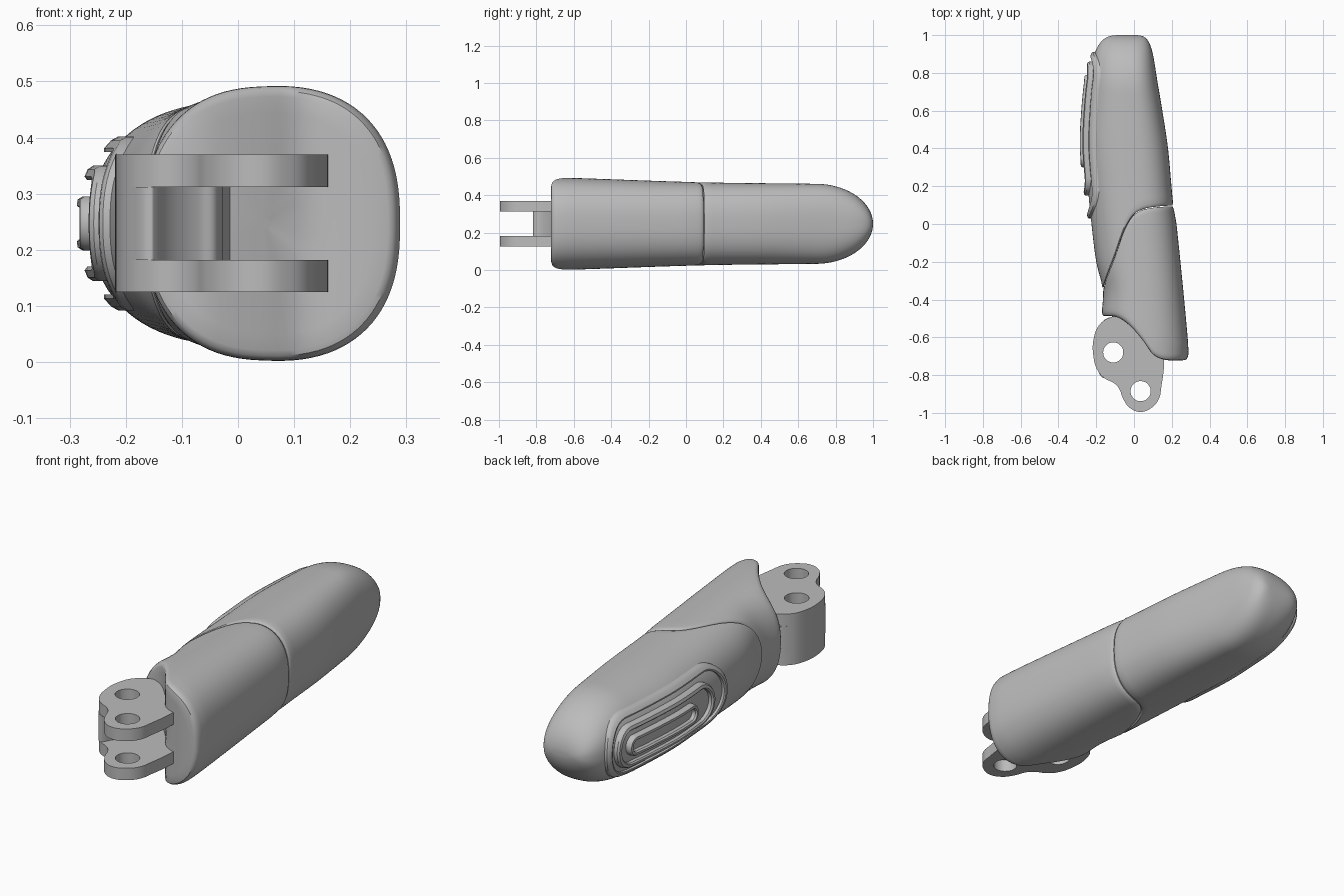
import bpy, bmesh, math
from mathutils import Vector

cube = bpy.data.objects.get("Cube")
if cube:
    bpy.data.objects.remove(cube, do_unlink=True)

grey = bpy.data.materials.new("plain_grey")
grey.use_nodes = True
grey.diffuse_color = (0.5, 0.5, 0.5, 1)
grey.node_tree.nodes["Principled BSDF"].inputs["Base Color"].default_value = (0.5, 0.5, 0.5, 1)

MID_Z = 0.247
SEGMENTS = 96

# Outline tables: (y, x) for both sides, (y, half height), and (x, y) for the cuts
LEFT = [(-.72, -.172), (-.5, -.172), (-.35, -.165), (-.2, -.2), (0, -.225), (.2, -.245),
        (.4, -.262), (.55, -.258), (.75, -.24), (.9, -.215), (1, -.19)]
RIGHT = [(-.72, .286), (-.66, .289), (0, .225), (.1, .208), (.4, .18), (.6, .15), (.8, .117), (1, .09)]
HEIGHT = [(-.72, .247), (-.6, .245), (.08, .222), (.6, .215), (1, .21)]
FRONT_CUT = [(-.2, -.49), (-.1, -.49), (-.03, -.53), (.05, -.62), (.1, -.69), (.17, -.72), (.3, -.72)]
SEAM = [(-.2, -.5), (-.165, -.35), (-.1, -.17), (-.05, -.03), (0, .05), (.08, .085), (.3, .1)]


def smooth(table, t):
    """Smooth interpolation through a table, clamped at its ends."""
    if t <= table[0][0]:
        return table[0][1]
    if t >= table[-1][0]:
        return table[-1][1]
    i = max(k for k in range(len(table) - 1) if table[k][0] <= t)

    def slope(k):
        a, b = table[max(k - 1, 0)], table[min(k + 1, len(table) - 1)]
        return (b[1] - a[1]) / (b[0] - a[0])
    (t0, v0), (t1, v1) = table[i], table[i + 1]
    w = t1 - t0
    u = (t - t0) / w
    return ((2 * u**3 - 3 * u**2 + 1) * v0 + (u**3 - 2 * u**2 + u) * w * slope(i)
            + (3 * u**2 - 2 * u**3) * v1 + (u**3 - u**2) * w * slope(i + 1))


def section(y):
    """Centre x, left radius, right radius and half height at y, with the domed tip."""
    centre = .05 - .045 * (y + .72)
    u = min(max((y - .7) / .3, 0), 1)
    dome_x, dome_z = (1 - u**5) ** .2, (1 - u**2) ** .5
    return (centre, (centre - smooth(LEFT, y)) * dome_x,
            (smooth(RIGHT, y) - centre) * dome_x, smooth(HEIGHT, y) * dome_z)


def body_point(angle, y, scale=1.0):
    centre, left, right, half = section(y)
    c, s = math.cos(angle), math.sin(angle)
    power = 2 / (2.5 if c > 0 else 2.3)
    x = (right if c > 0 else -left) * abs(c) ** power
    z = math.copysign(half * abs(s) ** power, s)
    return Vector((centre + scale * x, y, MID_Z + scale * z))


def meet(cut, angle, offset, scale):
    """Find the y where the body surface meets a cut profile."""
    low, high = -1.0, 1.0
    for _ in range(30):
        y = (low + high) / 2
        if y < smooth(cut, body_point(angle, y, scale).x) + offset:
            low = y
        else:
            high = y
    return y


ANGLES = [math.tau * i / SEGMENTS for i in range(SEGMENTS)]


def cut_rings(cut, rim):
    return [[body_point(a, meet(cut, a, off, s), s) for a in ANGLES] for off, s in rim]


def finish(name, mesh):
    mesh.materials.clear()
    mesh.materials.append(grey)
    obj = bpy.data.objects.new(name, mesh)
    bpy.context.collection.objects.link(obj)
    bpy.ops.object.select_all(action='DESELECT')
    obj.select_set(True)
    bpy.context.view_layer.objects.active = obj
    bpy.ops.object.shade_smooth_by_angle(angle=math.radians(35))
    return obj


def loft(name, rings, closed=False):
    bm = bmesh.new()
    rows = [[bm.verts.new(p) for p in ring] for ring in rings]
    pairs = list(zip(rows, rows[1:]))
    if closed:
        pairs.append((rows[-1], rows[0]))
    else:
        bm.faces.new(rows[0])
        bm.faces.new(rows[-1])
    for a, b in pairs:
        for i in range(len(a)):
            j = (i + 1) % len(a)
            bm.faces.new((a[i], a[j], b[j], b[i]))
    bmesh.ops.recalc_face_normals(bm, faces=bm.faces)
    mesh = bpy.data.meshes.new(name)
    bm.to_mesh(mesh)
    bm.free()
    return finish(name, mesh)


CAP = [(0, s) for s in (.05, .25, .45, .65, .8, .92)]

# Rear shell: scooped front face, rounded rims, slanted seam
front = cut_rings(FRONT_CUT, CAP + [(.003, .96), (.012, .985), (.022, .995), (.035, 1)])
back = cut_rings(SEAM, [(-.03, 1), (-.015, .995), (-.006, .98), (-.002, .96)]
                 + [(-.002, s) for _, s in reversed(CAP)])
walls = [[body_point(a, p.y + (q.y - p.y) * k / 12) for a, p, q in zip(ANGLES, front[-1], back[0])]
         for k in range(1, 12)]
loft("rear_shell", front + walls + back)

# Finger tip: starts at the seam and ends in a dome
base = cut_rings(SEAM, [(.002, s) for _, s in CAP] + [(.002, .965), (.008, .985), (.02, 1)])
dome = [[body_point(a, p.y + (.9996 - p.y) * math.sin(math.pi / 2 * k / 48))
         for a, p in zip(ANGLES, base[-1])] for k in range(1, 49)]
loft("finger_tip", base + dome)


# Grip ridges: nested rounded loops raised from the pad side
def pad_x(y, z):
    centre, left, _, half = section(y)
    ratio = min(abs(z) / half, 1)
    return centre - left * (1 - ratio**2.3) ** (1 / 2.3)


def ridge(name, y0, y1, radius, width, height):
    half = width / 2
    profile = [(-half, -.02), (-half, height * .7), (-half * .5, height),
               (half * .5, height), (half, height * .7), (half, -.02)]
    mid = radius - half
    path = []
    for centre, start in ((y1 - radius, -90), (y0 + radius, 90)):
        for k in range(25):
            a = math.radians(start + 7.5 * k)
            path.append((centre, math.cos(a), math.sin(a)))
        other = y0 + radius if start < 0 else y1 - radius
        for k in range(1, 12):
            side = 1 if start < 0 else -1
            path.append((centre + (other - centre) * k / 12, 0, side))
    rings = []
    for centre, ny, nz in path:
        ring = []
        for off, h in profile:
            y, z = centre + ny * (mid + off), nz * (mid + off)
            ring.append((pad_x(y, z) - h, y, MID_Z + z))
        rings.append(ring)
    loft(name, rings, closed=True)


ridge("outer_grip_ridge", .03, .91, .155, .028, .018)
ridge("middle_grip_ridge", .15, .86, .103, .026, .024)
ridge("inner_grip_ridge", .3, .79, .048, .022, .026)


# Hinge: two lug plates and the web between them, with pin holes
def plate(name, outline, holes, z0, z1):
    curve = bpy.data.curves.new(name, 'CURVE')
    curve.dimensions, curve.fill_mode = '2D', 'BOTH'
    curve.resolution_u = 6
    curve.extrude = (z1 - z0) / 2
    loops = [outline]
    for hx, hy in holes:
        loops.append([(hx + .053 * math.cos(k * math.tau / 8), hy + .053 * math.sin(k * math.tau / 8))
                      for k in range(8)])
    for loop in loops:
        spline = curve.splines.new('BEZIER')
        spline.bezier_points.add(len(loop) - 1)
        spline.use_cyclic_u = True
        for point, (x, y) in zip(spline.bezier_points, loop):
            point.co = (x, y, 0)
            point.handle_left_type = point.handle_right_type = 'AUTO'
    temp = bpy.data.objects.new(name + "_curve", curve)
    bpy.context.collection.objects.link(temp)
    graph = bpy.context.evaluated_depsgraph_get()
    mesh = bpy.data.meshes.new_from_object(temp.evaluated_get(graph))
    bpy.data.objects.remove(temp, do_unlink=True)
    bm = bmesh.new()
    bm.from_mesh(mesh)
    bmesh.ops.remove_doubles(bm, verts=bm.verts, dist=1e-5)
    bmesh.ops.translate(bm, verts=bm.verts, vec=(0, 0, (z0 + z1) / 2))
    bmesh.ops.recalc_face_normals(bm, faces=bm.faces)
    bm.to_mesh(mesh)
    bm.free()
    finish(name, mesh)


KNUCKLE, PIVOT = (-.11, -.68), (.035, -.885)
LOBE = [(-.12, -.492), (-.18, -.53), (-.212, -.6), (-.215, -.7), (-.19, -.78), (-.155, -.817)]
LUG = LOBE + [(-.105, -.843), (-.08, -.87), (-.055, -.93), (-.02, -.975), (.035, -.995), (.09, -.975),
              (.13, -.93), (.145, -.86), (.16, -.72), (.15, -.6), (.02, -.48), (-.06, -.48)]
ARC = [(PIVOT[0] + .197 * math.cos(math.radians(d)), PIVOT[1] + .197 * math.sin(math.radians(d)))
       for d in (158, 146, 134, 122, 112)]
plate("lower_lug", LUG, (KNUCKLE, PIVOT), .125, .182)
plate("upper_lug", LUG, (KNUCKLE, PIVOT), .312, .37)
plate("lug_web", LOBE + ARC + [(-.03, -.6), (-.02, -.5)], (KNUCKLE,), .182, .312)
